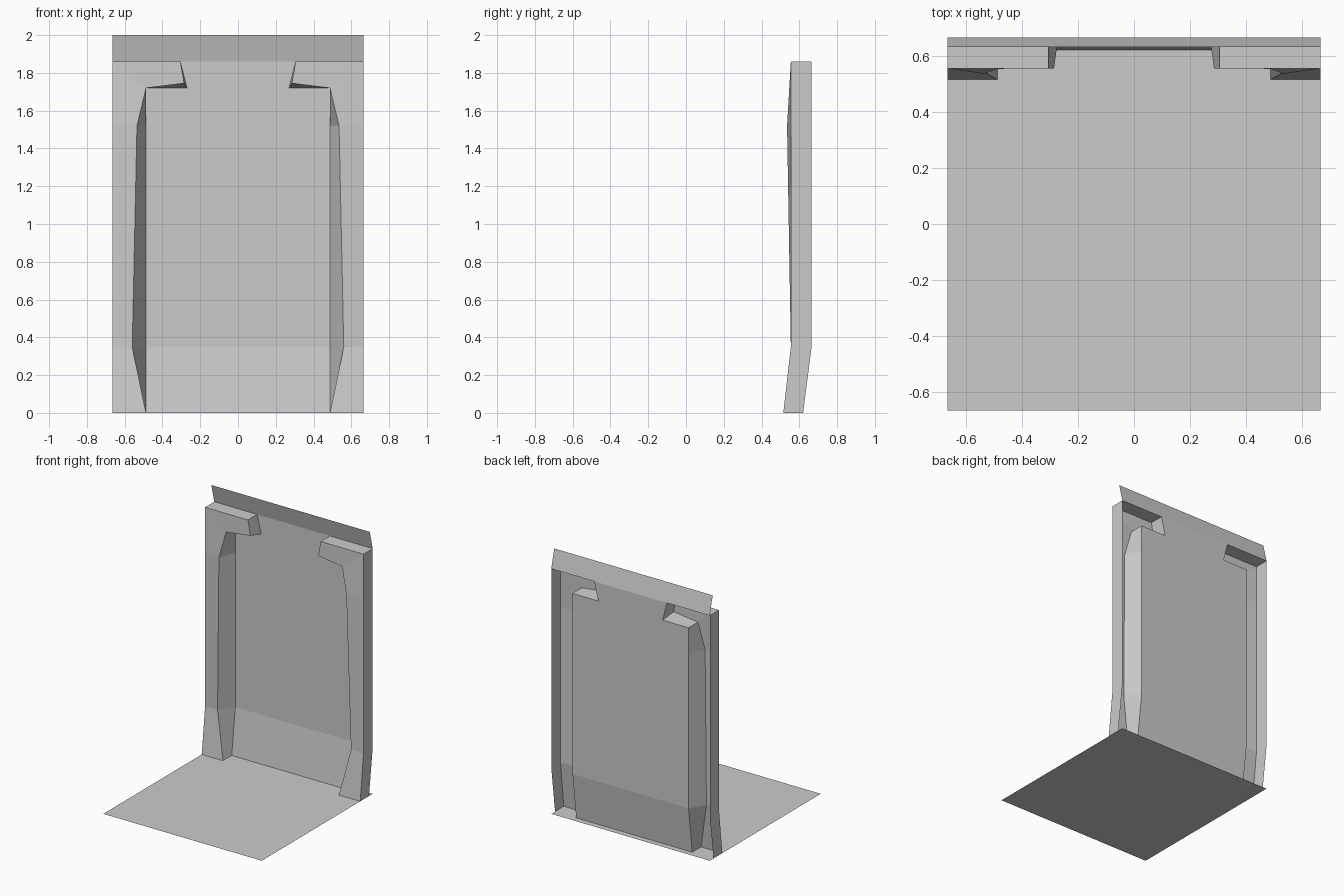
import bpy

if "Cube" in bpy.data.objects:
    bpy.data.objects.remove(bpy.data.objects["Cube"])


def make_object(name, verts, faces, mirror=False):
    mesh = bpy.data.meshes.new(name)
    mesh.from_pydata(verts, [], faces)
    obj = bpy.data.objects.new(name, mesh)
    bpy.context.collection.objects.link(obj)
    if mirror:
        mod = obj.modifiers.new("Mirror", 'MIRROR')
        mod.use_axis[0] = True
        mod.use_mirror_merge = False
    return obj


def loft(name, paths, mirror=False):
    """Skin quads between neighbouring paths of equal length."""
    n = len(paths[0])
    verts = [p for path in paths for p in path]
    faces = [(a * n + i, (a + 1) * n + i, (a + 1) * n + i + 1, a * n + i + 1)
             for a in range(len(paths) - 1) for i in range(n - 1)]
    return verts, faces, n


W = 0.665            # half width
TOP = 1.86           # top of the frame
BACK = 0.665         # rear plane
FRONT = 0.555        # front plane of the frame

# Floor plate
make_object("floor_plate",
            [(-W, -W, 0), (W, -W, 0), (W, W, 0), (-W, W, 0)], [(0, 1, 2, 3)])

# Forward-leaning strip along the top
make_object("top_strip",
            [(-W, BACK, TOP), (W, BACK, TOP), (W, 0.63, 2), (-W, 0.63, 2)],
            [(0, 1, 2, 3)])

# Rear panel, full width below and narrowed between the lips
rows = [(0.487, 0.62, 0), (0.487, BACK, 0.35), (0.487, BACK, 1.72),
        (0.27, BACK, 1.72), (0.305, BACK, TOP)]
panel = [(s * x, y, z) for x, y, z in rows for s in (-1, 1)]
make_object("rear_panel", panel,
            [(0, 1, 3, 2), (2, 3, 5, 4), (6, 7, 9, 8)])

# Side frame shell with inward lip: jamb, front face, outer wall, top and end
jamb_back = [(0.487, 0.62, 0), (0.487, BACK, 0.35), (0.487, BACK, 1.52),
             (0.487, BACK, 1.72), (0.27, BACK, 1.72)]
jamb_front = [(0.487, 0.515, 0), (0.56, FRONT, 0.35), (0.535, 0.535, 1.52),
              (0.487, 0.553, 1.72), (0.285, FRONT, 1.745)]
outer_front = [(W, 0.515, 0), (W, FRONT, 0.35), (W, FRONT, 1.52),
               (W, FRONT, TOP), (0.305, FRONT, TOP)]
outer_back = [(x, 0.62 if z == 0 else BACK, z) for x, y, z in outer_front]
verts, faces, n = loft("side_frame",
                       [jamb_back, jamb_front, outer_front, outer_back])
faces.append(tuple(k * n + n - 1 for k in (3, 2, 1, 0)))  # lip end
make_object("side_frames", verts, faces, mirror=True)
